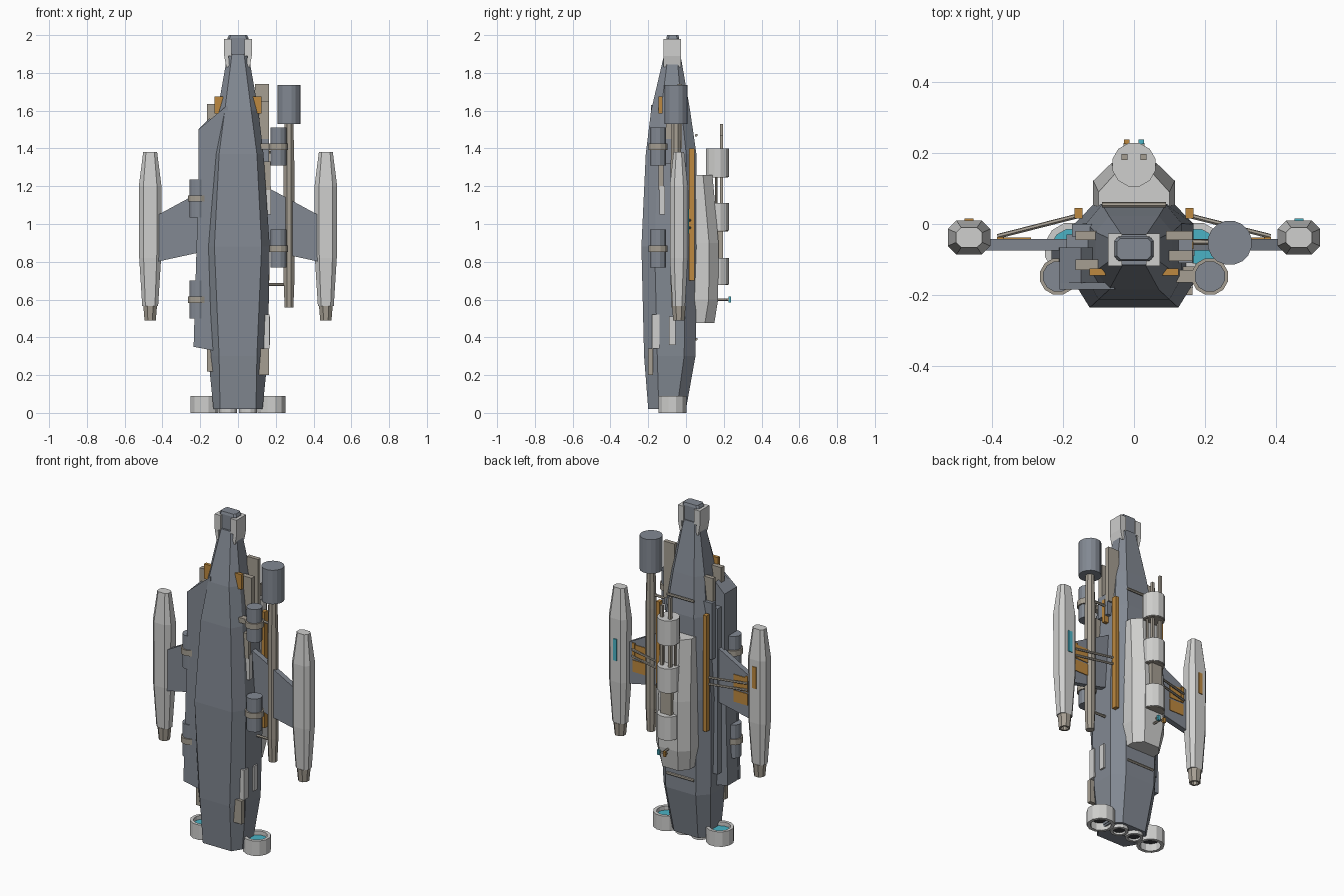
import bpy, bmesh, math
from mathutils import Vector

if "Cube" in bpy.data.objects:
    bpy.data.objects.remove(bpy.data.objects["Cube"])


def material(name, rgb):
    m = bpy.data.materials.new(name)
    m.diffuse_color = (*rgb, 1)
    m.use_nodes = True
    m.node_tree.nodes["Principled BSDF"].inputs["Base Color"].default_value = m.diffuse_color
    return m


HULL = material("blue_grey", (0.225, 0.25, 0.29))
LIGHT = material("light_grey", (0.62, 0.62, 0.61))
BEIGE = material("warm_grey", (0.38, 0.345, 0.29))
ORANGE = material("orange", (0.51, 0.25, 0.05))
CYAN = material("cyan", (0.07, 0.45, 0.56))
DARK = material("dark_grey", (0.05, 0.052, 0.056))


def finish(name, bm, mat):
    bmesh.ops.recalc_face_normals(bm, faces=bm.faces)
    me = bpy.data.meshes.new(name)
    bm.to_mesh(me)
    bm.free()
    me.materials.append(mat)
    ob = bpy.data.objects.new(name, me)
    bpy.context.collection.objects.link(ob)
    return ob


def loft(name, mat, rings, closed=False):
    """Skin rings of points; closed joins last ring to first instead of capping."""
    bm = bmesh.new()
    vs = [[bm.verts.new(p) for p in r] for r in rings]
    n = len(vs[0])
    pairs = list(zip(vs, vs[1:])) + ([(vs[-1], vs[0])] if closed else [])
    for a, b in pairs:
        for i in range(n):
            j = (i + 1) % n
            bm.faces.new((a[i], a[j], b[j], b[i]))
    if not closed:
        bm.faces.new(vs[0])
        bm.faces.new(vs[-1])
    return finish(name, bm, mat)


def box(name, mat, x, y, z):
    return loft(name, mat, [[(x[0], y[0], h), (x[1], y[0], h),
                             (x[1], y[1], h), (x[0], y[1], h)] for h in z])


def circle(x, y, z, r, n=12):
    return [(x + r * math.cos(math.tau * (i + .5) / n),
             y + r * math.sin(math.tau * (i + .5) / n), z) for i in range(n)]


def drum(name, mat, x, y, z0, z1, r, r1=None, n=12):
    return loft(name, mat, [circle(x, y, z0, r, n), circle(x, y, z1, r1 or r, n)])


def tube(name, mat, x, y, z0, z1, ro, ri, n=12):
    return loft(name, mat, [circle(x, y, z0, ro, n), circle(x, y, z1, ro, n),
                            circle(x, y, z1, ri, n), circle(x, y, z0, ri, n)], True)


def rod(name, mat, a, b, r=.007, n=6):
    a, b = Vector(a), Vector(b)
    u = (b - a).normalized().orthogonal().normalized()
    v = (b - a).normalized().cross(u)
    return loft(name, mat, [[p + r * (u * math.cos(math.tau * i / n) + v * math.sin(math.tau * i / n))
                             for i in range(n)] for p in (a, b)])


# main hull: z, front y, back y, front / middle / back half widths, chamfer scale
hull = []
for z, yf, yb, wf, wm, wb, s in [(.02, -.20, 0, .095, .13, .08, .8), (.3, -.222, .05, .10, .158, .10, 1),
                                 (.88, -.236, .06, .125, .168, .11, 1), (1.37, -.213, .055, .10, .135, .09, .9),
                                 (1.6, -.185, .022, .07, .108, .07, .75), (1.9, -.115, -.03, .032, .055, .035, .3)]:
    half = [(wf, yf), (wm, yf + .07 * s), (wm, yb - .06 * s), (wb, yb)]
    hull.append([(x, y, z) for x, y in half] + [(-x, y, z) for x, y in reversed(half)])
loft("main_hull", HULL, hull)

# nose core with light corner brackets
loft("nose_core", HULL, [[(x * w, -.07 + y * w, z) for x, y in
                          [(.8, -.62), (1, -.4), (1, .4), (.8, .62), (-.8, .62), (-1, .4), (-1, -.4), (-.8, -.62)]]
                         for z, w in ((1.86, .055), (1.985, .055), (2.0, .048))])
for s in (-1, 1):
    loft("nose_bracket", LIGHT, [[(s * x0, -.118, z), (s * x1, -.118, z), (s * x1, -.027, z), (s * x0, -.027, z)]
                                 for z, x0, x1 in ((1.83, .045, .062), (1.89, .05, .073), (1.98, .05, .073))])
    for y in ((-.118, -.1), (-.04, -.027)):
        box("nose_lip", LIGHT, sorted((s * .034, s * .06)), y, (1.89, 1.98))

# port armour slab with stepped layers
loft("port_armour", HULL, [[(x, y, z) for x, z in
                            [(-.235, .35), (-.13, .33), (-.05, 1.56), (-.055, 1.63), (-.21, 1.50), (-.21, 1.2)]]
                           for y in (-.185, -.165)])
loft("port_armour_block", HULL, [[(x, y, z) for x, z in
                                  [(-.232, .35), (-.12, .33), (-.10, 1.5), (-.15, 1.56), (-.21, 1.50), (-.21, 1.2)]]
                                 for y in (-.166, -.066)])
box("port_armour_step", HULL, (-.19, -.1), (-.07, -.03), (.42, 1.42))
box("port_armour_rib", HULL, (-.175, -.1), (-.035, 0), (1.12, 1.46))

# wings, engine pods and braces
SECT = [(1, .5), (.6, 1), (-.6, 1), (-1, .5), (-1, -.5), (-.6, -1), (.6, -1), (1, -.5)]
for s in (-1, 1):
    loft("wing", HULL, [[(s * x, y, z) for x, z in [(.1, .88), (.2, .85), (.43, .80), (.43, 1.045), (.2, 1.17), (.1, 1.22)]]
                        for y in (-.075, -.042)])
    px = s * .465
    loft("wing_pod", LIGHT, [[(px + x * w, -.038 + y * d, z) for x, y in SECT]
                             for z, w, d in ((.565, .042, .033), (.82, .058, .048), (1.2, .06, .048), (1.38, .037, .028))])
    loft("pod_nozzle", BEIGE, [circle(px, -.038, .565, .039, 8), circle(px, -.038, .488, .032, 8),
                               circle(px, -.038, .488, .02, 8), circle(px, -.038, .53, .02, 8)])
    drum("pod_nozzle_core", DARK, px, -.038, .51, .535, .021, n=8)
    z = (1.03, 1.16) if s < 0 else (.95, 1.08)
    box("pod_marker", ORANGE if s < 0 else CYAN, (px - .013, px + .013), (.005, .015), z)
    for z in ((.885, .955), (.965, 1.05)):
        box("wing_pad", ORANGE, sorted((s * .29, s * .385)), (-.045, -.038), z)
    box("wing_brace_foot", ORANGE, sorted((s * .368, s * .386)), (-.066, -.036), (.97, 1.06))
    for z in (.98, 1.02):
        rod("wing_brace", BEIGE, (s * .15, .025, z), (s * .385, -.035, z))
    box("side_rail", ORANGE, sorted((s * .145, s * .168)), (.015, .045), (.70, 1.40))

# canisters with clamp bands
for s, starts in ((-1, (.50, 1.035)), (1, (.77, 1.31))):
    for z in starts:
        drum("canister", HULL, s * .214, -.148, z, z + .2, .044)
        drum("canister_band", BEIGE, s * .214, -.148, z + .083, z + .117, .053)
        box("canister_mount", BEIGE, sorted((s * .12, s * .2)), (-.165, -.13), (z + .085, z + .115))

# tall sensor mast on starboard side
drum("mast_head", HULL, .27, -.053, 1.53, 1.735, .063, n=16)
loft("mast_shaft", BEIGE, [circle(.27, -.053, z, r, 8) for z, r in
                           ((.557, .025), (.70, .031), (1.3, .031), (1.53, .025))])
for z in (.68, 1.0, 1.38):
    rod("mast_strut", BEIGE, (.13, -.05, z), (.27, -.053, z), .008)

# dorsal block
loft("dorsal_block", LIGHT, [[(x * w, y, z) for x, y in
                              [(1, .04), (1, d - .05), (.55, d), (-.55, d), (-1, d - .05), (-1, .04)]]
                             for z, d, w in ((.475, .15, .095), (.60, .17, .115), (.9, .172, .115), (1.26, .14, .10))])

# dorsal tanks, connectors and antennas
for z0, z1 in ((.68, .82), (.965, 1.11), (1.25, 1.40)):
    drum("dorsal_tank", LIGHT, 0, .167, z0, z1, .063)
    drum("tank_rim", BEIGE, 0, .167, z0 - .004, z0 + .004, .058)
box("tank_link", BEIGE, (-.035, .035), (.14, .195), (.81, .97))
for x, top in ((-.027, 1.53), (.027, 1.47)):
    box("antenna", BEIGE, (x - .008, x + .008), (.181, .197), (1.1, top))
for s in (-1, 1):
    rod("tank_side_pipe", BEIGE, (s * .04, .16, .7), (s * .04, .16, 1.3))
rod("beacon_arm", BEIGE, (0, .15, .6), (0, .225, .6))
rod("beacon_bar", BEIGE, (-.03, .222, .6), (.03, .222, .6))
box("beacon_port", ORANGE, (-.028, -.012), (.225, .238), (.585, .615))
box("beacon_starboard", CYAN, (.012, .028), (.225, .238), (.585, .615))
for z in (.39, 1.47):
    rod("handrail", BEIGE, (-.09, .054, z), (.09, .054, z), .008)

# small hull plates: x side, y range, z range, outer x
for s, y, z, x in [(1, (-.045, -.02), (1.40, 1.74), .165), (1, (-.105, -.075), (1.45, 1.65), .165),
                   (1, (-.145, -.12), (1.18, 1.33), .172), (1, (-.14, -.11), (1.05, 1.2), .174),
                   (1, (-.20, -.175), (.20, .34), .165), (1, (-.18, -.14), (.34, .52), .167),
                   (1, (-.09, -.055), (.36, .51), .17), (-1, (-.045, -.02), (1.45, 1.6), .165),
                   (-1, (-.13, -.10), (1.48, 1.635), .165), (-1, (-.17, -.14), (.22, .36), .163)]:
    box("hull_plate", BEIGE if z[1] > 1.3 or z[0] < .3 else LIGHT, sorted((s * .09, s * x)), y, z)
for s in (-1, 1):
    box("shoulder_light", ORANGE, sorted((s * .08, s * .125)), (-.145, -.125), (1.585, 1.675))
box("starboard_marker", ORANGE, (.12, .168), (-.07, -.05), (1.28, 1.42))
box("starboard_equipment", HULL, (.1, .165), (-.11, -.03), (1.32, 1.45))

# main thrusters
for s in (-1, 1):
    tube("outer_thruster", LIGHT, s * .177, -.072, 0, .09, .077, .058)
    drum("thruster_glow", CYAN, s * .177, -.072, .055, .066, .059)
    drum("thruster_core", DARK, s * .177, -.072, .045, .0545, .059)
    box("thruster_mount", HULL, sorted((s * .09, s * .135)), (-.1, -.045), (.03, .085))
    tube("inner_thruster", LIGHT, s * .053, -.062, 0, .06, .05, .034)
    drum("inner_thruster_core", DARK, s * .053, -.062, .012, .03, .035)
